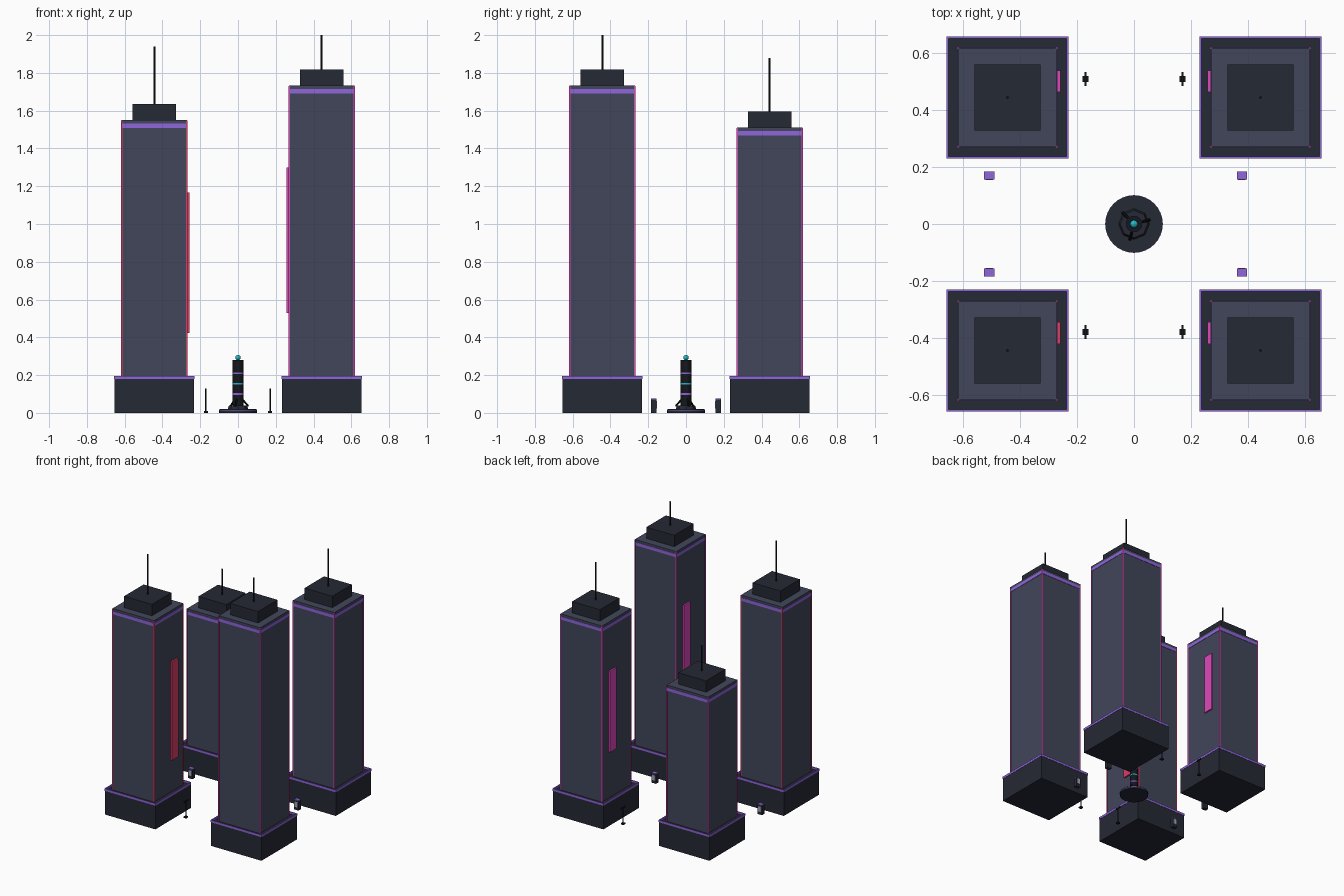
import bpy, math
from mathutils import Vector

if "Cube" in bpy.data.objects:
    bpy.data.objects.remove(bpy.data.objects["Cube"])


def mat(name, hexcol):
    rgb = [int(hexcol[i:i + 2], 16) / 255 for i in (0, 2, 4)]
    m = bpy.data.materials.new(name)
    m.diffuse_color = [((c + 0.055) / 1.055) ** 2.4 for c in rgb] + [1]
    m.use_nodes = True
    m.node_tree.nodes["Principled BSDF"].inputs["Base Color"].default_value = m.diffuse_color
    return m


SLATE = mat("slate", "41465A")
DARK = mat("dark", "252934")
BLACK = mat("black", "15171D")
PURPLE = mat("purple", "9066DC")
MAGENTA = mat("magenta", "E048BC")
RED = mat("red", "DC3C66")
CYAN = mat("cyan", "20BCCB")
SCREEN = mat("screen", "A9A6BC")


def finish(name, m):
    o = bpy.context.object
    o.name = name
    o.data.materials.append(m)
    return o


def box(name, x, y, z0, z1, sx, sy, m):
    bpy.ops.mesh.primitive_cube_add(size=1, location=(x, y, (z0 + z1) / 2))
    o = finish(name, m)
    o.scale = (sx, sy, z1 - z0)
    return o


def cyl(name, x, y, z0, z1, r, m, n=24, r2=None):
    bpy.ops.mesh.primitive_cone_add(vertices=n, radius1=r, radius2=r if r2 is None else r2,
                                    depth=z1 - z0, location=(x, y, (z0 + z1) / 2))
    o = finish(name, m)
    if n > 8:
        bpy.ops.object.shade_smooth_by_angle(angle=math.radians(35))
    return o


def frame(name, x, y, z0, z1, half, t, m):
    # four thin light strips around a square block
    for s in (-1, 1):
        box(name + "_x", x + s * (half - t / 2), y, z0, z1, t, 2 * half, m)
        box(name + "_y", x, y + s * (half - t / 2), z0, z1, 2 * half, t, m)


def tower(name, sx, sy, top, tip, sign_y, sign_z, glow):
    x, y = sx * 0.443, sy * 0.443
    box(name + "_podium", x, y, 0, 0.181, 0.422, 0.422, DARK)
    frame(name + "_podium_light", x, y, 0.179, 0.196, 0.213, 0.006, PURPLE)
    box(name + "_shaft", x, y, 0.181, top, 0.346, 0.346, SLATE)
    frame(name + "_crown_light", x, y, top - 0.042, top - 0.018, 0.1755, 0.004, PURPLE)
    for cx in (-1, 1):
        for cy in (-1, 1):
            box(name + "_corner_light", x + cx * 0.172, y + cy * 0.172, 0.181, top - 0.002,
                0.008, 0.008, glow)
    box(name + "_roof_block", x, y, top, top + 0.086, 0.232, 0.232, DARK)
    cyl(name + "_antenna", x, y, top + 0.086, tip, 0.005, BLACK, 8)
    # vertical sign facing the avenue
    box(name + "_sign", sx * 0.2635, sign_y, *sign_z, 0.012, 0.076, glow)


tower("front_left_tower", -1, -1, 1.55, 1.94, -0.382, (0.424, 1.167), RED)
tower("front_right_tower", 1, -1, 1.733, 2.0, -0.382, (0.53, 1.30), MAGENTA)
tower("back_left_tower", -1, 1, 1.21, 1.49, 0.50, (0.56, 1.01), MAGENTA)
tower("back_right_tower", 1, 1, 1.51, 1.88, 0.50, (0.53, 1.14), MAGENTA)

# central beacon
cyl("beacon_plinth", 0, 0, 0, 0.016, 0.10, DARK, 32)
cyl("beacon_plinth_light", 0, 0, 0.013, 0.016, 0.101, PURPLE, 32)
cyl("beacon_plinth_cap", 0, 0, 0.016, 0.021, 0.099, DARK, 32)
cyl("beacon_step", 0, 0, 0.021, 0.038, 0.054, DARK, 8, 0.048)
cyl("beacon_column", 0, 0, 0.038, 0.28, 0.028, BLACK, 16)
for z, m in ((0.10, PURPLE), (0.155, CYAN), (0.21, PURPLE)):
    cyl("beacon_ring", 0, 0, z - 0.004, z + 0.004, 0.0295, m, 16)
bpy.ops.mesh.primitive_uv_sphere_add(segments=16, ring_count=8, radius=0.014, location=(0, 0, 0.293))
finish("beacon_orb", CYAN)
bpy.ops.object.shade_smooth_by_angle()
for i in range(3):
    a = math.radians(15 + 120 * i)
    d = Vector((math.cos(a), math.sin(a), 0))
    p, q = d * 0.056 + Vector((0, 0, 0.036)), d * 0.024 + Vector((0, 0, 0.072))
    bpy.ops.mesh.primitive_cylinder_add(vertices=8, radius=0.005, depth=(q - p).length,
                                        location=(p + q) / 2)
    o = finish("beacon_brace", BLACK)
    o.rotation_euler = (q - p).to_track_quat('Z', 'Y').to_euler()

# street lamps
for x in (-0.17, 0.17):
    for y in (-0.378, 0.508):
        box("lamp_foot", x, y, 0, 0.01, 0.022, 0.022, BLACK)
        cyl("lamp_post", x, y, 0.01, 0.13, 0.004, BLACK, 8)
        box("lamp_arm", x, y, 0.120, 0.13, 0.007, 0.05, BLACK)

# street kiosks with screens facing the cross street
for x in (-0.507, 0.378):
    for s in (-1, 1):
        box("kiosk_body", x, s * 0.17, 0, 0.071, 0.036, 0.028, DARK)
        box("kiosk_top", x, s * 0.17, 0.071, 0.076, 0.036, 0.028, PURPLE)
        box("kiosk_screen", x, s * 0.155, 0.022, 0.062, 0.026, 0.003, SCREEN)
